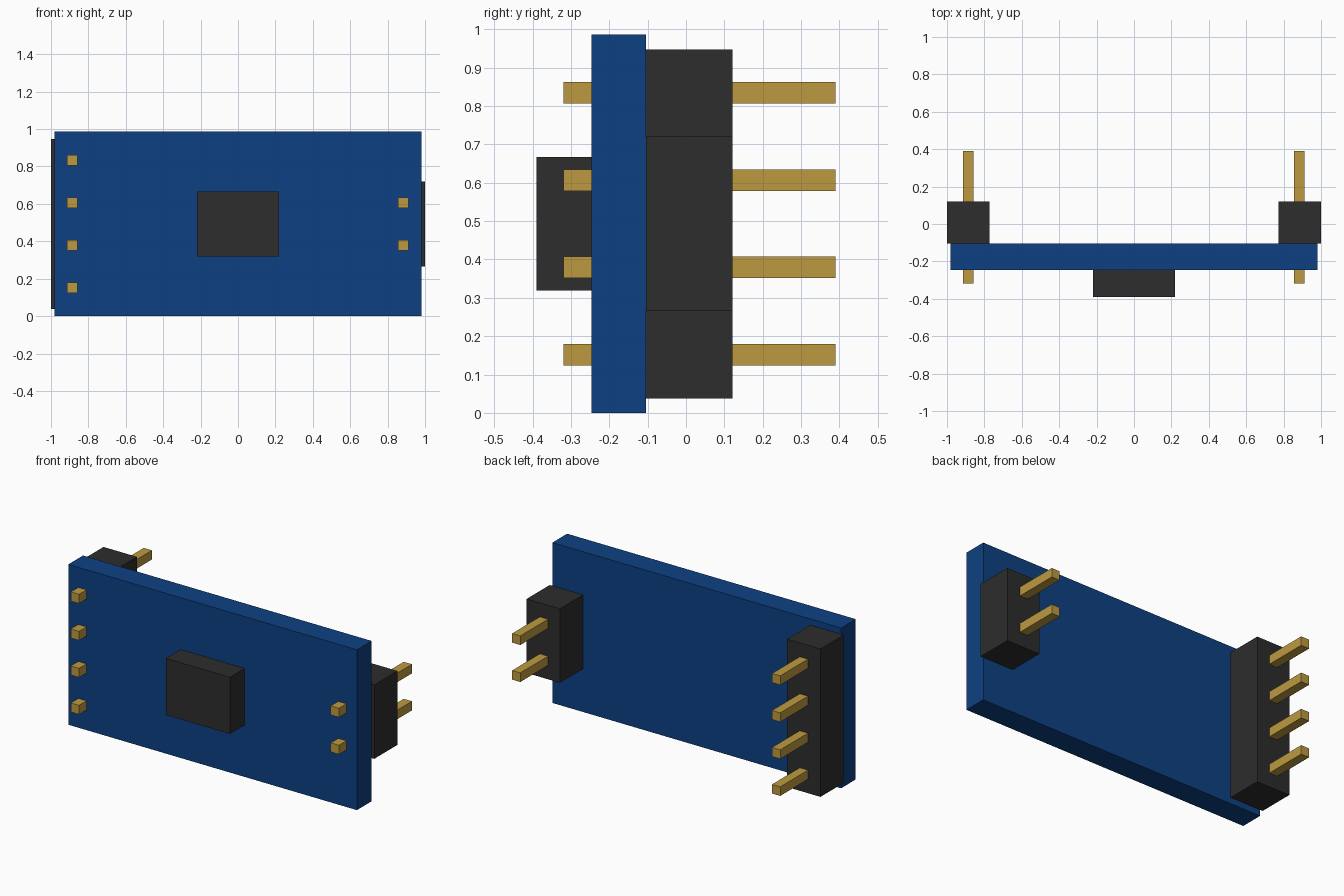
import bpy

cube = bpy.data.objects.get("Cube")
if cube:
    bpy.data.objects.remove(cube, do_unlink=True)


def material(name, rgb):
    mat = bpy.data.materials.new(name)
    mat.use_nodes = True
    color = (*rgb, 1.0)
    mat.diffuse_color = color
    mat.node_tree.nodes["Principled BSDF"].inputs["Base Color"].default_value = color
    return mat


def box(name, mat, x, y, z):
    """Box from (low, high) extents along each axis."""
    spans = (x, y, z)
    bpy.ops.mesh.primitive_cube_add(size=1, location=[(a + b) / 2 for a, b in spans])
    obj = bpy.context.object
    obj.name = name
    obj.scale = [b - a for a, b in spans]
    bpy.ops.object.transform_apply(location=False, rotation=False, scale=True)
    obj.data.materials.append(mat)
    return obj


blue = material("board blue", (0.004, 0.053, 0.223))
black = material("plastic black", (0.026, 0.026, 0.026))
gold = material("pin gold", (0.515, 0.323, 0.051))

MID_Z = 0.493     # height of the board centre
PITCH = 0.2275    # spacing between pins
PIN = 0.028       # half width of a pin
BLOCK = 0.1135    # half width of a header block

# Circuit board and chip
box("circuit_board", blue, (-0.982, 0.982), (-0.247, -0.104), (0, 2 * MID_Z))
box("chip", black, (-0.218, 0.218), (-0.39, -0.247), (MID_Z - 0.174, MID_Z + 0.174))

# Pin headers: four pins on the right, two on the left
for side, x, count in (("right", -0.8865, 4), ("left", 0.8865, 2)):
    half = count * PITCH / 2
    box(side + "_header", black, (x - BLOCK, x + BLOCK), (-0.104, 0.121),
        (MID_Z - half, MID_Z + half))
    for i in range(count):
        z = MID_Z + (i - (count - 1) / 2) * PITCH
        # the pin runs through the block and the board
        px = x if side == "right" else x - 0.004
        box(f"{side}_pin_{i + 1}", gold, (px - PIN, px + PIN), (-0.319, 0.39),
            (z - PIN, z + PIN))
